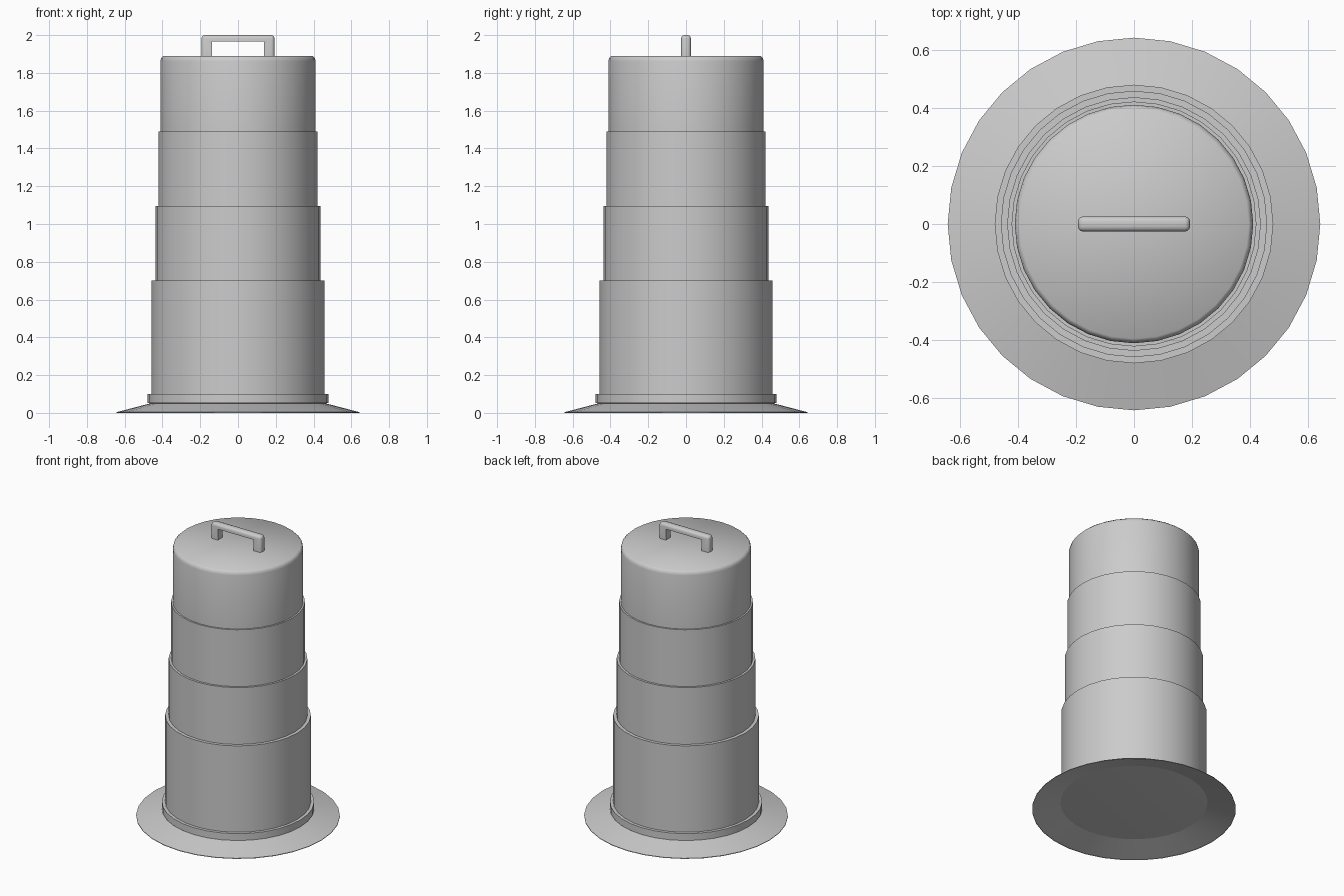
import bpy, bmesh, math

if "Cube" in bpy.data.objects:
    bpy.data.objects.remove(bpy.data.objects["Cube"])

SIDES = 32


def finish(name, bm, angle=30):
    bmesh.ops.recalc_face_normals(bm, faces=bm.faces)
    mesh = bpy.data.meshes.new(name)
    bm.to_mesh(mesh)
    bm.free()
    obj = bpy.data.objects.new(name, mesh)
    bpy.context.collection.objects.link(obj)
    bpy.ops.object.select_all(action='DESELECT')
    obj.select_set(True)
    bpy.context.view_layer.objects.active = obj
    bpy.ops.object.shade_smooth_by_angle(angle=math.radians(angle))
    return obj


def lathe(name, profile, cap_start=False, cap_end=False, angle=30):
    """Revolve (radius, z) points around the z axis."""
    bm = bmesh.new()
    rings = []
    for r, z in profile:
        rings.append([bm.verts.new((r * math.cos(2 * math.pi * i / SIDES),
                                    r * math.sin(2 * math.pi * i / SIDES), z))
                      for i in range(SIDES)])
    for a, b in zip(rings, rings[1:]):
        for i in range(SIDES):
            j = (i + 1) % SIDES
            bm.faces.new((a[i], a[j], b[j], b[i]))
    if cap_start:
        bm.faces.new(rings[0][::-1])
    if cap_end:
        bm.faces.new(rings[-1])
    return finish(name, bm, angle)


# Sloped rubber base skirt, hollow underneath
lathe("base_skirt", [(0.642, 0.0), (0.642, 0.004), (0.458, 0.052)])

# Stepped drum: foot ring, then four narrowing tiers and a rounded lid edge
profile = [(0.458, 0.05), (0.48, 0.052), (0.48, 0.10)]
for radius, bottom, top in [(0.459, 0.10, 0.70), (0.437, 0.70, 1.095),
                            (0.422, 1.095, 1.49)]:
    profile += [(radius, bottom), (radius, top)]
profile += [(0.411, 1.49), (0.411, 1.862), (0.407, 1.879), (0.395, 1.89)]
lathe("drum_body", profile, cap_start=True, cap_end=True, angle=50)

# Carry handle: extruded arch with rounded edges
outline = [(-0.193, 1.885), (-0.193, 2.0), (0.193, 2.0), (0.193, 1.885),
           (0.137, 1.885), (0.137, 1.966), (-0.137, 1.966), (-0.137, 1.885)]
bm = bmesh.new()
face = bm.faces.new([bm.verts.new((x, -0.026, z)) for x, z in outline])
ext = bmesh.ops.extrude_face_region(bm, geom=[face])
bmesh.ops.translate(bm, vec=(0, 0.052, 0),
                    verts=[v for v in ext["geom"] if isinstance(v, bmesh.types.BMVert)])
outer = [e for e in bm.edges
         if max(v.co.z for v in e.verts) > 1.99
         or (abs(e.verts[0].co.x - e.verts[1].co.x) < 0.001
             and abs(e.verts[0].co.z - e.verts[1].co.z) > 0.01
             and abs(e.verts[0].co.x) > 0.15)]
bmesh.ops.bevel(bm, geom=outer, offset=0.018, segments=3, profile=0.5,
                affect='EDGES', clamp_overlap=True)
finish("carry_handle", bm, 40)
